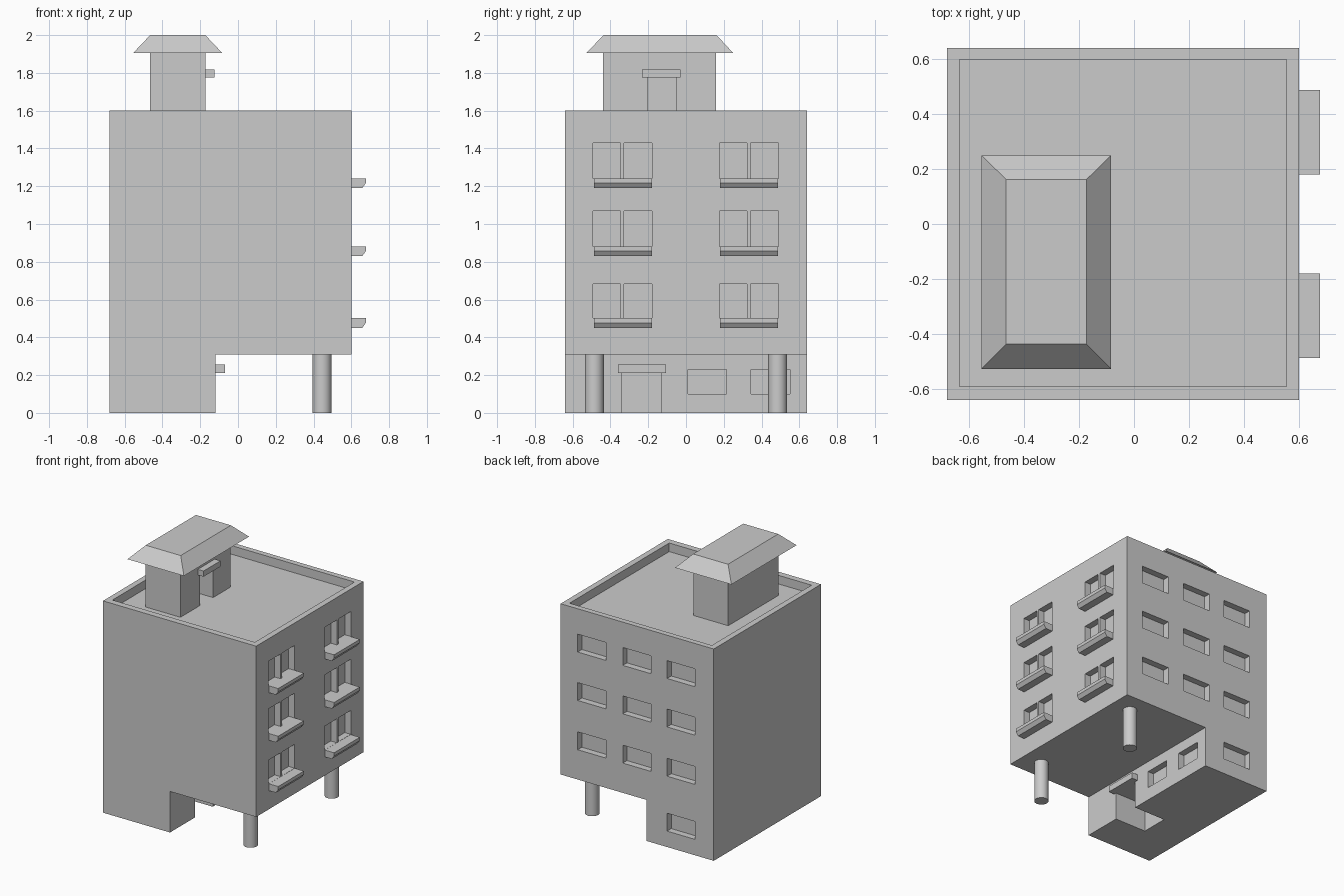
import bpy, bmesh

if "Cube" in bpy.data.objects:
    bpy.data.objects.remove(bpy.data.objects["Cube"])


def finish(name, bm):
    bmesh.ops.recalc_face_normals(bm, faces=bm.faces)
    me = bpy.data.meshes.new(name)
    bm.to_mesh(me)
    bm.free()
    ob = bpy.data.objects.new(name, me)
    bpy.context.collection.objects.link(ob)
    return ob


def add_box(bm, x, y, z, top=None):
    """Box from ranges; top=(x range, y range) tapers it into a frustum."""
    tx, ty = top or (x, y)
    lo = [bm.verts.new((a, b, z[0])) for a, b in
          ((x[0], y[0]), (x[1], y[0]), (x[1], y[1]), (x[0], y[1]))]
    hi = [bm.verts.new((a, b, z[1])) for a, b in
          ((tx[0], ty[0]), (tx[1], ty[0]), (tx[1], ty[1]), (tx[0], ty[1]))]
    bm.faces.new(lo[::-1])
    bm.faces.new(hi)
    for i in range(4):
        j = (i + 1) % 4
        bm.faces.new((lo[i], lo[j], hi[j], hi[i]))


def box(name, x, y, z, top=None):
    bm = bmesh.new()
    add_box(bm, x, y, z, top)
    return finish(name, bm)


def prism(name, profile, y):
    """Extrude an x-z profile along y."""
    bm = bmesh.new()
    f = bm.faces.new([bm.verts.new((px, y[0], pz)) for px, pz in profile])
    g = bmesh.ops.extrude_face_region(bm, geom=[f])["geom"]
    bmesh.ops.translate(bm, vec=(0, y[1] - y[0], 0),
                        verts=[v for v in g if isinstance(v, bmesh.types.BMVert)])
    return finish(name, bm)


def carve(ob, boxes):
    """Cut a list of boxes out of an object."""
    bm = bmesh.new()
    for b in boxes:
        add_box(bm, *b)
    cutter = finish("cutter", bm)
    cutter.hide_render = True
    mod = ob.modifiers.new("openings", 'BOOLEAN')
    mod.operation = 'DIFFERENCE'
    mod.solver = 'EXACT'
    mod.object = cutter
    bpy.context.view_layer.objects.active = ob
    bpy.ops.object.modifier_apply(modifier=mod.name)
    bpy.data.objects.remove(cutter)


ROOF = 1.535
D = 0.05  # window recess depth

# Building body: upper floors overhang the ground floor
body = prism("building_body", [(-.68, 0), (-.12, 0), (-.12, .31), (.6, .31),
                               (.6, 1.6), (-.68, 1.6)], (-.64, .64))

# Parapet recess, entrance and ground floor windows
cuts = [((-.635, .555), (-.592, .598), (ROOF, 1.7)),
        ((-.385, -.02), (-.34, -.13), (-.1, .21))]
for y in (.01, .345):
    cuts.append(((-.12 - D, -.02), (y, y + .205), (.10, .23)))

# Double windows above each balcony
for z in (.503, .882, 1.242):
    top = {.503: .683, .882: 1.07, 1.242: 1.43}[z]
    for y in (-.492, .178):
        cuts.append(((.6 - D, .7), (y, y + .144), (z, top)))
        cuts.append(((.6 - D, .7), (y + .163, y + .311), (z, top)))

# Rear windows, with one on the ground floor
for z in (.535, .907, 1.273):
    for x in (-.525, -.155, .222):
        cuts.append(((x, x + .235), (.64 - D, .75), (z, z + .135)))
cuts.append(((-.525, -.29), (.64 - D, .75), (.12, .255)))
carve(body, cuts)

# Balconies with chamfered lower edge
for z in (.45, .83, 1.19):
    for y in (-.487, .18):
        prism("balcony", [(.6, z), (.658, z), (.677, z + .027),
                          (.677, z + .052), (.6, z + .052)], (y, y + .307))

# Columns under the overhang
for y in (-.485, .485):
    bpy.ops.mesh.primitive_cylinder_add(vertices=32, radius=.05, depth=.31,
                                        location=(.445, y, .155))
    bpy.context.object.name = "column"
    bpy.ops.object.shade_smooth_by_angle()

# Rooftop stair house with doorway and hipped roof
house = box("stair_house", (-.465, -.173), (-.44, .16), (ROOF, 1.905))
carve(house, [((-.34, -.1), (-.205, -.05), (ROOF - .1, 1.775))])
box("stair_house_roof", (-.555, -.083), (-.527, .25), (1.905, 2.0),
    ((-.465, -.173), (-.437, .162)))

# Door canopies
box("roof_door_canopy", (-.173, -.125), (-.233, -.03), (1.775, 1.818))
box("entrance_canopy", (-.12, -.07), (-.36, -.105), (.21, .256))
